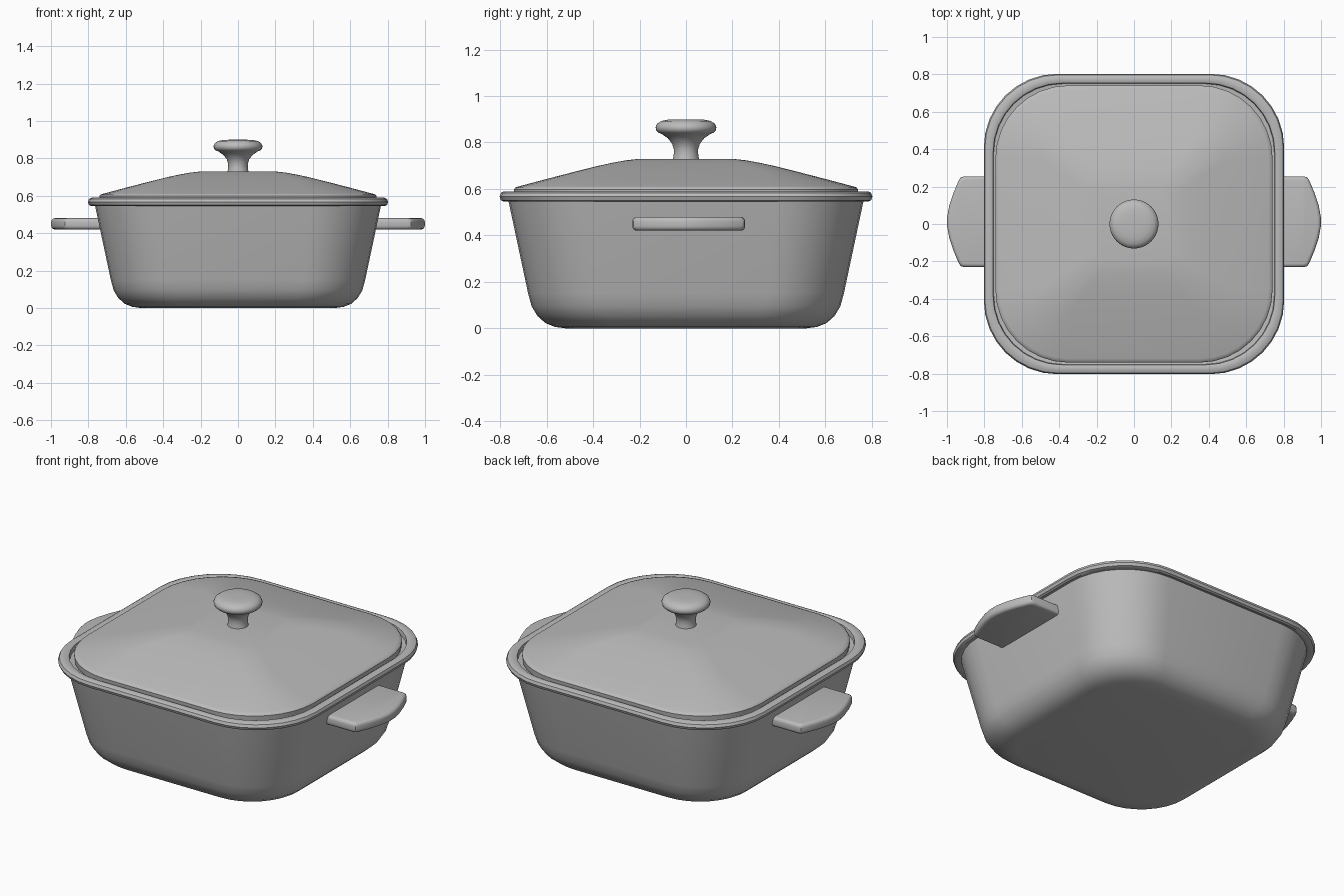
import bpy, bmesh
from math import sin, cos, pi, radians

cube = bpy.data.objects.get("Cube")
if cube:
    bpy.data.objects.remove(cube, do_unlink=True)

grey = bpy.data.materials.new("enamel grey")
grey.use_nodes = True
colour = (0.5, 0.5, 0.5, 1)
grey.diffuse_color = colour
grey.node_tree.nodes["Principled BSDF"].inputs["Base Color"].default_value = colour


def finish(name, bm, angle=35):
    """Turn a bmesh into a named, smoothly shaded object."""
    bmesh.ops.recalc_face_normals(bm, faces=bm.faces[:])
    mesh = bpy.data.meshes.new(name)
    bm.to_mesh(mesh)
    bm.free()
    mesh.materials.append(grey)
    obj = bpy.data.objects.new(name, mesh)
    bpy.context.collection.objects.link(obj)
    bpy.ops.object.select_all(action='DESELECT')
    obj.select_set(True)
    bpy.context.view_layer.objects.active = obj
    bpy.ops.object.shade_smooth_by_angle(angle=radians(angle))
    return obj


def rounded_square(half, radius, segments=8):
    """Outline points, counter-clockwise, starting on the +x side."""
    points = []
    for corner, (sx, sy) in enumerate([(1, 1), (-1, 1), (-1, -1), (1, -1)]):
        for i in range(segments + 1):
            a = (corner + i / segments) * pi / 2
            points.append((sx * (half - radius) + radius * cos(a),
                           sy * (half - radius) + radius * sin(a)))
    return points


def circle(radius, _=None, count=40):
    return [(radius * cos(2 * pi * i / count), radius * sin(2 * pi * i / count))
            for i in range(count)]


def loft(name, profile, outline, corner=lambda h: h, angle=35):
    """Skin a stack of (half size, height) outlines and cap both ends."""
    bm = bmesh.new()
    rings = [[bm.verts.new((x, y, z)) for x, y in outline(h, corner(h))]
             for h, z in profile]
    for low, high in zip(rings, rings[1:]):
        n = len(low)
        for i in range(n):
            j = (i + 1) % n
            bm.faces.new((low[i], low[j], high[j], high[i]))
    bm.faces.new(rings[0][::-1])
    bm.faces.new(rings[-1])
    return finish(name, bm, angle)


# Pot: rounded foot, flared wall, rolled rim, lid ledge and hollow inside
loft("pot_body", [
    (0.52, 0.0), (0.565, 0.006), (0.605, 0.022), (0.64, 0.053),
    (0.665, 0.095), (0.68, 0.15), (0.765, 0.55),
    (0.785, 0.545), (0.797, 0.551), (0.803, 0.567), (0.797, 0.583),
    (0.783, 0.59), (0.762, 0.59), (0.753, 0.585), (0.75, 0.56),
    (0.71, 0.555), (0.63, 0.15), (0.58, 0.07), (0.48, 0.04),
], rounded_square, lambda h: h * 0.49)

# Lid: sloping sides that soften into a small flat top
loft("lid", [
    (0.66, 0.565), (0.738, 0.565), (0.741, 0.598), (0.735, 0.606),
    (0.72, 0.611), (0.6, 0.643), (0.48, 0.674), (0.38, 0.699),
    (0.32, 0.712), (0.26, 0.723), (0.2, 0.73),
], rounded_square, lambda h: max(h - 0.35, h * 0.3))

# Knob: waisted stem under a domed button
loft("lid_knob", [
    (0.058, 0.72), (0.053, 0.745), (0.052, 0.77), (0.06, 0.795),
    (0.078, 0.818), (0.105, 0.837), (0.118, 0.842), (0.128, 0.852),
    (0.131, 0.865), (0.125, 0.88), (0.108, 0.892), (0.08, 0.898), (0.04, 0.9),
], circle)


def handle(name, side):
    """Flat lug with a bowed outer edge and rounded rims."""
    half = [(0.70, 0.243), (0.905, 0.243), (0.925, 0.238), (0.936, 0.224),
            (0.965, 0.155), (0.988, 0.085), (0.999, 0.025)]
    outline = half + [(x, -y) for x, y in reversed(half)]
    bm = bmesh.new()
    base = bm.faces.new([bm.verts.new((side * x, y + 0.012, 0.42))
                         for x, y in outline])
    top = bmesh.ops.extrude_face_region(bm, geom=[base])["geom"]
    for v in top:
        if isinstance(v, bmesh.types.BMVert):
            v.co.z = 0.48
    rims = [e for e in bm.edges if abs(e.verts[0].co.z - e.verts[1].co.z) < 0.001]
    bmesh.ops.bevel(bm, geom=rims, offset=0.02, segments=4, profile=0.5,
                    affect='EDGES', clamp_overlap=True)
    finish(name, bm)


handle("left_handle", 1)
handle("right_handle", -1)
